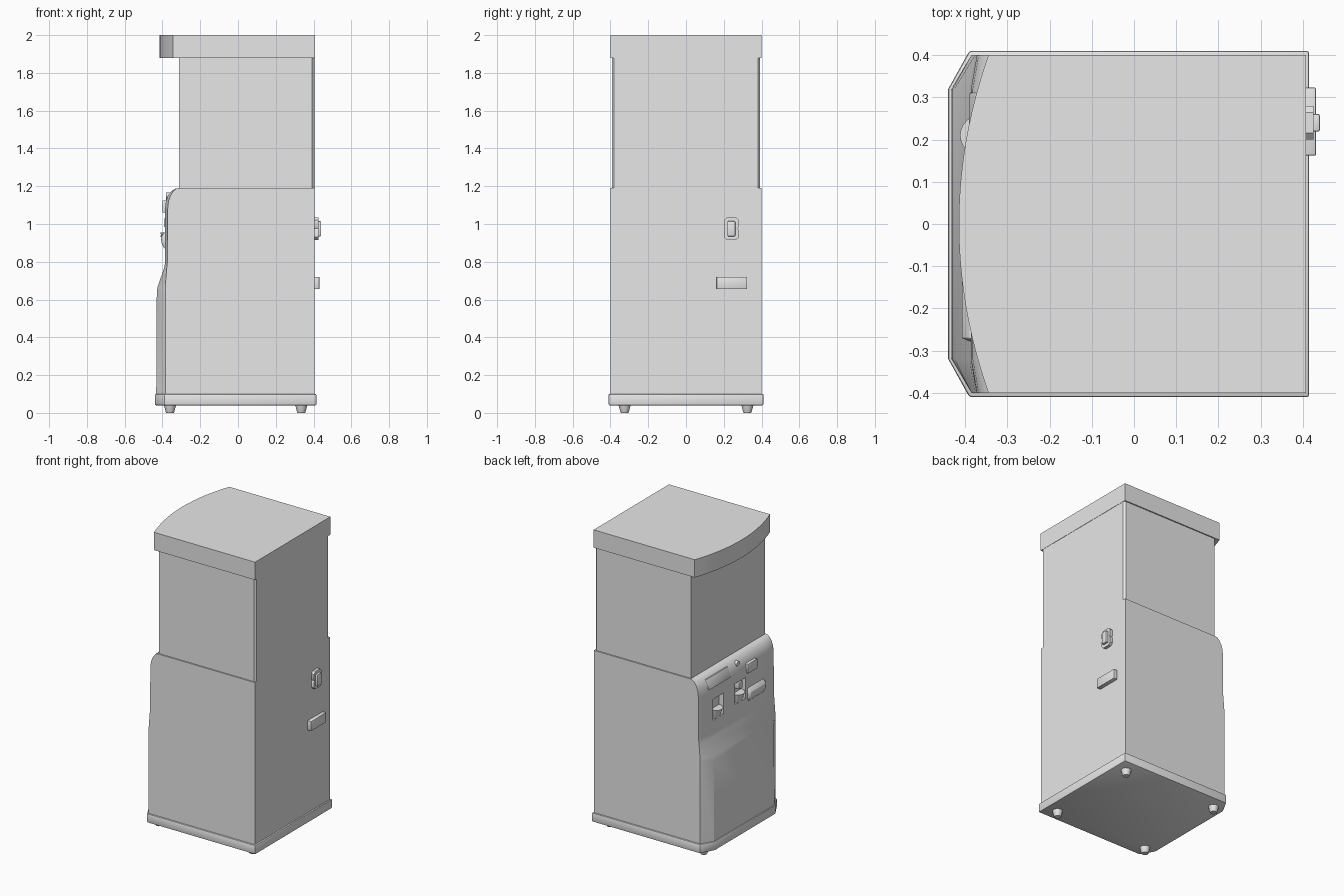
import bpy, bmesh, math

cube = bpy.data.objects.get("Cube")
if cube:
    bpy.data.objects.remove(cube, do_unlink=True)

grey = bpy.data.materials.new("plain_grey")
grey.use_nodes = True
grey.diffuse_color = (0.8, 0.8, 0.8, 1)
grey.node_tree.nodes["Principled BSDF"].inputs["Base Color"].default_value = (0.8, 0.8, 0.8, 1)


def loft(name, rings, bevel=0.0, segments=2, cutter=None):
    """Closed solid through equal-length rings of 3D points."""
    bm = bmesh.new()
    loops = [[bm.verts.new(p) for p in ring] for ring in rings]
    n = len(loops[0])
    for a, b in zip(loops, loops[1:]):
        for i in range(n):
            j = (i + 1) % n
            bm.faces.new((a[i], a[j], b[j], b[i]))
    bm.faces.new(loops[0][::-1])
    bm.faces.new(loops[-1])
    bmesh.ops.recalc_face_normals(bm, faces=bm.faces)
    mesh = bpy.data.meshes.new(name)
    bm.to_mesh(mesh)
    bm.free()
    obj = bpy.data.objects.new(name, mesh)
    bpy.context.collection.objects.link(obj)
    mesh.materials.append(grey)
    bpy.ops.object.select_all(action='DESELECT')
    obj.select_set(True)
    bpy.context.view_layer.objects.active = obj
    if bevel:
        mod = obj.modifiers.new("edge_bevel", 'BEVEL')
        mod.width, mod.segments, mod.angle_limit = bevel, segments, math.radians(30)
        bpy.ops.object.modifier_apply(modifier=mod.name)
    for c in cutter or []:
        mod = obj.modifiers.new("cut", 'BOOLEAN')
        mod.object, mod.solver = c, 'EXACT'
        bpy.ops.object.modifier_apply(modifier=mod.name)
        bpy.data.objects.remove(c, do_unlink=True)
    bpy.ops.object.shade_smooth_by_angle(angle=math.radians(30))
    return obj


def level(points, z):
    return [(x, y, z) for x, y in points]


def prism(name, points, z0, z1, **kw):
    return loft(name, [level(points, z0), level(points, z1)], **kw)


def box(name, x, y, z, **kw):
    pts = [(x[0], y[0]), (x[1], y[0]), (x[1], y[1]), (x[0], y[1])]
    return prism(name, pts, z[0], z[1], **kw)


def side_plate(name, points, x0, x1, **kw):
    """Outline in y and z, extruded along x."""
    return loft(name, [[(x, y, z) for y, z in points] for x in (x0, x1)], **kw)


def front_outline(back, front, corner, half, flat):
    return [(back, -half), (corner, -half), (front, -flat),
            (front, flat), (corner, half), (back, half)]


# Feet
for sx, fx in (("front", -0.36), ("rear", 0.335)):
    for sy, fy in (("right", -0.325), ("left", 0.325)):
        ring = [(math.cos(i * math.tau / 24), math.sin(i * math.tau / 24)) for i in range(24)]
        loft(f"{sx}_{sy}_foot",
             [[(fx + r * c, fy + r * s, z) for c, s in ring]
              for r, z in ((0.02, 0.0), (0.023, 0.006), (0.033, 0.045))])

# Base tray
prism("base_tray", front_outline(0.415, -0.44, -0.39, 0.41, 0.32), 0.04, 0.1, bevel=0.006)

# Lower cabinet with the chamfered, stepped front door
profile = [(0.10, -0.433, -0.385), (0.64, -0.43, -0.385), (0.67, -0.425, -0.385),
           (0.77, -0.39, -0.377), (0.80, -0.386, -0.374), (1.08, -0.386, -0.372),
           (1.12, -0.382, -0.368), (1.15, -0.371, -0.358), (1.175, -0.352, -0.342),
           (1.187, -0.332, -0.327), (1.19, -0.312, -0.31)]
recesses = [("left", 0.21, 0.95), ("centre", -0.025, 0.965)]
cutters = [box(f"{n}_cutter", (-0.45, -0.355), (y - 0.055, y + 0.055), (z - 0.07, z + 0.07))
           for n, y, z in recesses]
loft("lower_cabinet",
     [level(front_outline(0.405, f, c, 0.4, 0.32), z) for z, f, c in profile], cutter=cutters)

# Upper display case with chamfered rear corners
case = [(-0.313, -0.392), (0.393, -0.392), (0.405, -0.38),
        (0.405, 0.38), (0.393, 0.392), (-0.313, 0.392)]
prism("upper_case", case, 1.185, 1.885)

# Top cap with a bowed front
cap = [(0.407, 0.4), (0.407, -0.4)]
for i in range(25):
    t = -1 + i / 12
    cap.append((-0.415 + 0.07 * t * t, 0.4 * t))
prism("top_cap", cap, 1.88, 2.0)

# Coin scoops: half-round lips at the foot of each recess
for n, y, z in recesses:
    arc = [(math.sin(i * math.pi / 12), math.cos(i * math.pi / 12)) for i in range(13)]
    loft(f"{n}_scoop",
         [[(-0.358 - d * s, y + 0.05 * w * c, h) for s, c in arc]
          for d, w, h in ((0.03, 0.85, z - 0.07), (0.054, 1.0, z - 0.01))])
box("coin_slot_plate", (-0.392, -0.35), (-0.045, -0.005), (0.985, 1.03), bevel=0.004)

# Control panel details
loft("sloped_display", [
    [(-0.33, 0.06, 1.10), (-0.392, 0.08, 1.10), (-0.392, 0.31, 1.10), (-0.33, 0.33, 1.10)],
    [(-0.33, 0.06, 1.165), (-0.367, 0.08, 1.165), (-0.367, 0.31, 1.165), (-0.33, 0.33, 1.165)]],
    bevel=0.004)
box("square_button", (-0.4, -0.35), (-0.19, -0.09), (1.06, 1.125), bevel=0.005)
knob = [(-0.015 + 0.018 * math.cos(i * math.tau / 16),
         1.15 + 0.018 * math.sin(i * math.tau / 16)) for i in range(16)]
side_plate("small_knob", knob, -0.38, -0.34)
loft("note_slot_bar", [
    [(-0.36, -0.29, z), (xf, -0.27, z), (xf, -0.11, z), (-0.36, -0.09, z)]
    for z, xf in ((0.87, -0.39), (0.90, -0.405), (0.93, -0.408), (0.955, -0.39))], bevel=0.003)

# Rear lock: notched plate with a raised centre
quarter = [(0.0, 0.04, 0.012), (0.0, 0.04, 0.045), (0.0, 0.024, 0.06)]
half = [(0.034, 0.0)] + [(a, b) for _, a, b in quarter]
lock = (half + [(-a, b) for a, b in half[:0:-1]]
        + [(-a, -b) for a, b in half] + [(a, -b) for a, b in half[:0:-1]])
side_plate("lock_plate", [(0.24 + a, 0.975 + b) for a, b in lock], 0.4, 0.425)
box("lock_grip", (0.42, 0.44), (0.219, 0.261), (0.935, 1.015), bevel=0.004)

# Rear handle bar
box("rear_handle", (0.4, 0.431), (0.162, 0.323), (0.655, 0.72), bevel=0.003)
